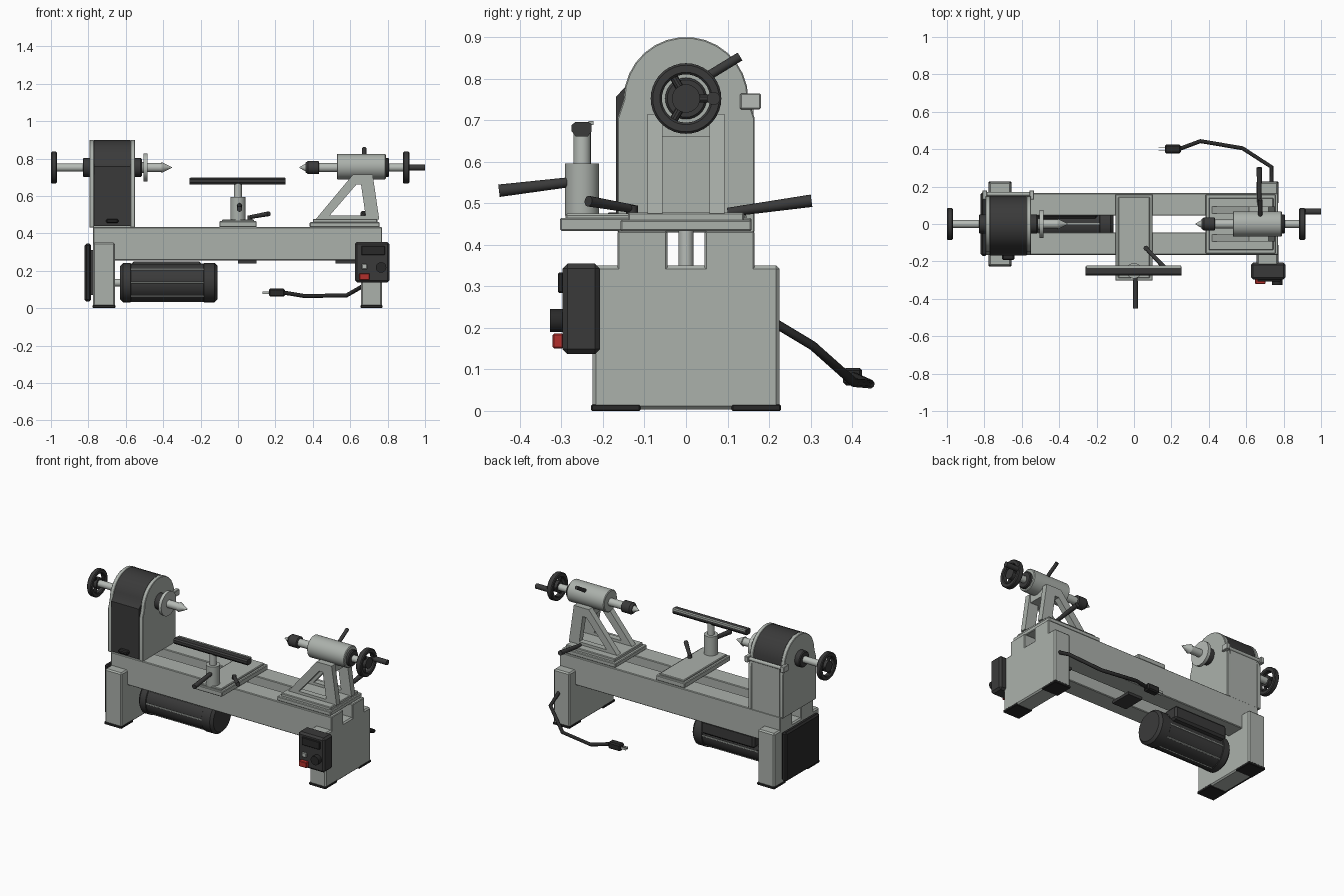
import bpy, bmesh, math
from mathutils import Vector

if "Cube" in bpy.data.objects:
    bpy.data.objects.remove(bpy.data.objects["Cube"])


def material(name, rgb):
    m = bpy.data.materials.new(name)
    m.diffuse_color = (*rgb, 1)
    m.use_nodes = True
    m.node_tree.nodes["Principled BSDF"].inputs["Base Color"].default_value = m.diffuse_color
    return m


BODY = material("grey_paint", (0.41, 0.44, 0.41))
STEEL = material("bright_steel", (0.47, 0.50, 0.47))
DARK = material("black_plastic", (0.042, 0.042, 0.042))
BLACK = material("soft_black", (0.022, 0.022, 0.022))
RED = material("red_switch", (0.45, 0.03, 0.025))
AXIS_Z = 0.752


def finish(name, bm, mat, bevel=0):
    bmesh.ops.recalc_face_normals(bm, faces=bm.faces)
    if bevel:
        edges = [e for e in bm.edges if e.calc_face_angle(0) > 0.6]
        bmesh.ops.bevel(bm, geom=edges, offset=bevel, segments=1, affect='EDGES')
    mesh = bpy.data.meshes.new(name)
    bm.to_mesh(mesh)
    bm.free()
    mesh.materials.append(mat)
    ob = bpy.data.objects.new(name, mesh)
    bpy.context.collection.objects.link(ob)
    return ob


def loft(name, rings, mat, loop=False, bevel=0):
    """Skin rings of equal point count; loop joins last to first, else ends are capped."""
    bm = bmesh.new()
    vs = [[bm.verts.new(p) for p in r] for r in rings]
    n = len(vs[0])
    pairs = list(zip(vs, vs[1:])) + ([(vs[-1], vs[0])] if loop else [])
    for a, b in pairs:
        for i in range(n):
            bm.faces.new((a[i], a[(i + 1) % n], b[(i + 1) % n], b[i]))
    if not loop:
        bm.faces.new(vs[0])
        bm.faces.new(vs[-1])
    return finish(name, bm, mat, bevel)


def box(name, x, y, z, mat, bevel=0):
    rings = [[(x[0], y[0], h), (x[1], y[0], h), (x[1], y[1], h), (x[0], y[1], h)] for h in z]
    return loft(name, rings, mat, bevel=bevel)


def prism_x(name, yz, x, mat, bevel=0):
    return loft(name, [[(h, *p) for p in yz] for h in x], mat, bevel=bevel)


def turned(name, profile, mat, y=0, z=AXIS_Z, loop=False, n=28):
    """Lathe an (x, radius) profile about an axis along x."""
    rings = [[(px, y + r * math.cos(2 * math.pi * i / n), z + r * math.sin(2 * math.pi * i / n))
              for i in range(n)] for px, r in profile]
    return loft(name, rings, mat, loop)


def rod(name, p, q, r, mat, r2=None, n=14):
    p, q = Vector(p), Vector(q)
    bm = bmesh.new()
    bmesh.ops.create_cone(bm, cap_ends=True, segments=n, radius1=r, radius2=r if r2 is None else r2,
                          depth=(q - p).length)
    rot = (q - p).to_track_quat('Z', 'Y').to_matrix()
    bmesh.ops.rotate(bm, verts=bm.verts, cent=(0, 0, 0), matrix=rot)
    bmesh.ops.translate(bm, verts=bm.verts, vec=(p + q) / 2)
    return finish(name, bm, mat)


def handwheel(name, x0, x1):
    m, h = (x0 + x1) / 2, 0.005
    turned(name + "_rim", [(x0, 0.063), (x0, 0.08), (x0 + h, 0.085), (x1 - h, 0.085), (x1, 0.08), (x1, 0.063),
                           (x1 - h, 0.058), (x0 + h, 0.058)], DARK, loop=True, n=36)
    turned(name + "_hub", [(x0, 0.034), (x1, 0.034)], DARK)
    for i in range(3):
        a = i * 2 * math.pi / 3
        c, s = math.cos(a), math.sin(a)
        rod(name + "_spoke", (m, .025 * c, AXIS_Z + .025 * s), (m, .068 * c, AXIS_Z + .068 * s), .01, DARK, n=10)


# bed rails and legs with foot pads
for s, side in ((-1, "front"), (1, "back")):
    box(side + "_bed_rail", (-0.775, 0.77), sorted((s * .045, s * .165)), (0.255, 0.433), BODY, .004)
for x0, x1, side in ((-0.775, -0.658, "left"), (0.658, 0.77, "right")):
    box(side + "_leg", (x0, x1), (-.225, .225), (.004, .35), BODY, .008)
    for s in (-1, 1):
        box(side + "_foot_pad", (x0 - .002, x1 + .002), sorted((s * .11, s * .228)), (0, .016), BLACK, .003)

# belt cover on the left leg
box("belt_cover", (-0.82, -0.785), (-.17, .17), (.035, .345), BLACK, .01)
box("belt_cover_mount", (-0.79, -0.77), (-.12, .12), (.07, .31), DARK)

# motor with cooling ribs, shaft and terminal box
MZ, MR = 0.136, 0.105
turned("motor", [(-.63, .09), (-.615, MR), (-.575, MR), (-.572, .101), (-.185, .101), (-.182, MR),
                 (-.125, MR), (-.11, .09)], DARK, z=MZ, n=32)
for i in range(8):
    a = math.pi / 4 * i
    c, s = .099 * math.cos(a), MZ + .099 * math.sin(a)
    rod("motor_rib", (-.572, c, s), (-.183, c, s), .005, STEEL, n=6)
turned("motor_shaft", [(-.67, .02), (-.62, .02)], STEEL, z=MZ)
box("motor_terminal_box", (-.57, -.195), (.03, .135), (.165, .25), DARK, .012)

# headstock side plates
arch = [(.15 * math.cos(math.radians(t)), .75 + .15 * math.sin(math.radians(t))) for t in range(0, 181, 12)]
plate = [(.165, .43), (.165, .705)] + arch + [(-.165, .705), (-.165, .43)]
for x in ((-.795, -.77), (-.575, -.55)):
    prism_x("headstock_plate", plate, x, BODY, .003)
# headstock back, and dark cover wrapping over front and top
box("headstock_back", (-.77, -.575), (0, .163), (.43, .735), BODY)
cover = [(0, .44), (0, .736), (.15, .736)] + [(y * .99, z - .001) for y, z in arch[:-1]] \
    + [(-.168, .757), (-.168, .44)]
prism_x("headstock_cover", cover, (-.77, -.575), DARK)
box("cover_handle", (-.705, -.64), (-.192, -.16), (.455, .478), BLACK, .006)
rod("cover_hinge_bar", (-.80, .16, .745), (-.54, .16, .745), .011, BODY)
for x in ((-.81, -.785), (-.56, -.535)):
    box("cover_hinge_tab", x, (.13, .18), (.726, .764), STEEL, .003)

# headstock spindle, faceplate and spur centre
handwheel("left_handwheel", -1.0, -.968)
turned("left_spindle", [(-.97, .021), (-.82, .021)], STEEL)
turned("left_bearing", [(-.83, .045), (-.825, .05), (-.79, .05)], DARK)
turned("right_bearing", [(-.555, .05), (-.52, .05), (-.513, .045)], DARK)
turned("right_spindle", [(-.52, .03), (-.50, .03)], STEEL)
turned("faceplate", [(-.505, .075), (-.485, .075)], STEEL)
turned("spur_centre", [(-.49, .024), (-.41, .024), (-.408, .029), (-.353, .002)], STEEL)

# tool rest: base, post, bar and two locking levers
box("tool_rest_base", (-.1, .1), (-.303, .158), (.433, .465), BODY, .004)
box("tool_rest_base_top", (-.085, .085), (-.29, .145), (.46, .475), BODY, .004)
rod("tool_rest_socket", (0, -.25, .47), (0, -.25, .595), .041, BODY, n=28)
rod("tool_rest_post", (0, -.25, .59), (0, -.25, .67), .021, STEEL, n=20)
rest = [(-.266, .661), (-.236, .661), (-.227, .673), (-.227, .69), (-.235, .696), (-.266, .696), (-.275, .688),
        (-.275, .673)]
prism_x("tool_rest_bar", rest, (-.26, .255), DARK)
prism_x("tool_rest_edge", [(-.235, .688), (-.223, .688), (-.223, .698), (-.235, .698)], (-.255, .25), BODY)
rod("socket_lever", (.008, -.285, .55), (.008, -.45, .53), .012, DARK, .015)
rod("base_lever", (.06, -.125, .486), (.165, -.235, .505), .01, DARK, .013)
rod("base_lever_stud", (.065, -.13, .47), (.065, -.13, .495), .014, DARK)
rod("tool_rest_bolt", (.05, 0, .25), (.05, 0, .44), .018, STEEL)
box("tool_rest_clamp", (.0, .1), (-.07, .07), (.238, .256), DARK)

# tailstock base and A-frame sides
box("tailstock_base", (.383, .757), (-.158, .158), (.433, .46), BODY, .004)
box("tailstock_base_top", (.40, .745), (-.14, .14), (.455, .478), BODY, .004)
outer = [(.415, .475), (.615, .715), (.72, .715), (.755, .475)]
inner = [(.49, .495), (.632, .66), (.658, .66), (.682, .495)]
for s, side in ((-1, "front"), (1, "back")):
    y0, y1 = s * .056, s * .093
    rings = [[(x, y, z) for x, z in loop] for loop, y in ((outer, y0), (outer, y1), (inner, y1), (inner, y0))]
    loft(side + "_tailstock_frame", rings, BODY, loop=True)
box("tailstock_saddle", (.62, .715), (-.058, .058), (.66, .714), BODY)
rod("tailstock_bolt", (.6, 0, .25), (.6, 0, .44), .018, STEEL)
box("tailstock_clamp", (.52, .65), (-.07, .07), (.238, .256), DARK)

# tailstock barrel, quill, live centre and handwheel
turned("tailstock_barrel", [(.528, .063), (.532, .068), (.786, .068), (.79, .063)], BODY, z=.757, n=32)
turned("quill", [(.42, .024), (.54, .024)], STEEL)
turned("live_centre", [(.362, .026), (.375, .036), (.43, .036), (.434, .03)], DARK)
turned("centre_point", [(.328, .002), (.367, .024)], STEEL)
turned("tailstock_collar", [(.785, .05), (.803, .05), (.808, .045)], DARK)
turned("tailstock_screw", [(.80, .021), (.89, .021)], STEEL)
handwheel("right_handwheel", .882, .917)
rod("crank_grip", (.89, .066, AXIS_Z), (1.0, .066, AXIS_Z), .016, DARK)
rod("quill_lever", (.675, .035, .795), (.675, .13, .853), .011, DARK)
rod("tailstock_lever", (.67, .1, .478), (.67, .302, .506), .011, DARK, .015)

# control box with display, buttons and knob
box("control_box", (.625, .81), (-.297, -.207), (.137, .355), DARK, .012)
box("display", (.66, .785), (-.308, -.295), (.284, .333), BLACK, .003)
rod("speed_knob", (.765, -.295, .218), (.765, -.327, .218), .028, BLACK, n=20)
box("grey_button", (.662, .69), (-.308, -.295), (.208, .236), STEEL, .003)
box("red_switch", (.648, .703), (-.321, -.295), (.151, .186), RED, .003)

# power cord and plug
curve = bpy.data.curves.new("power_cord", 'CURVE')
curve.dimensions = '3D'
curve.bevel_depth = .011
curve.bevel_resolution = 2
curve.use_fill_caps = True
path = [(.735, .2, .22), (.735, .305, .157), (.58, .405, .068), (.355, .443, .065), (.245, .402, .083)]
sp = curve.splines.new('POLY')
sp.points.add(len(path) - 1)
for pt, co in zip(sp.points, path):
    pt.co = (*co, 1)
curve.materials.append(BLACK)
bpy.context.collection.objects.link(bpy.data.objects.new("power_cord", curve))
box("plug", (.165, .25), (.378, .424), (.062, .104), BLACK, .007)
for y in (.389, .408):
    box("plug_prong", (.132, .168), (y, y + .005), (.076, .09), STEEL)

# smooth the round parts, keep edges sharp
for ob in bpy.context.collection.objects:
    if ob.type == 'MESH':
        ob.select_set(True)
        bpy.context.view_layer.objects.active = ob
bpy.ops.object.shade_smooth_by_angle(angle=math.radians(30))
